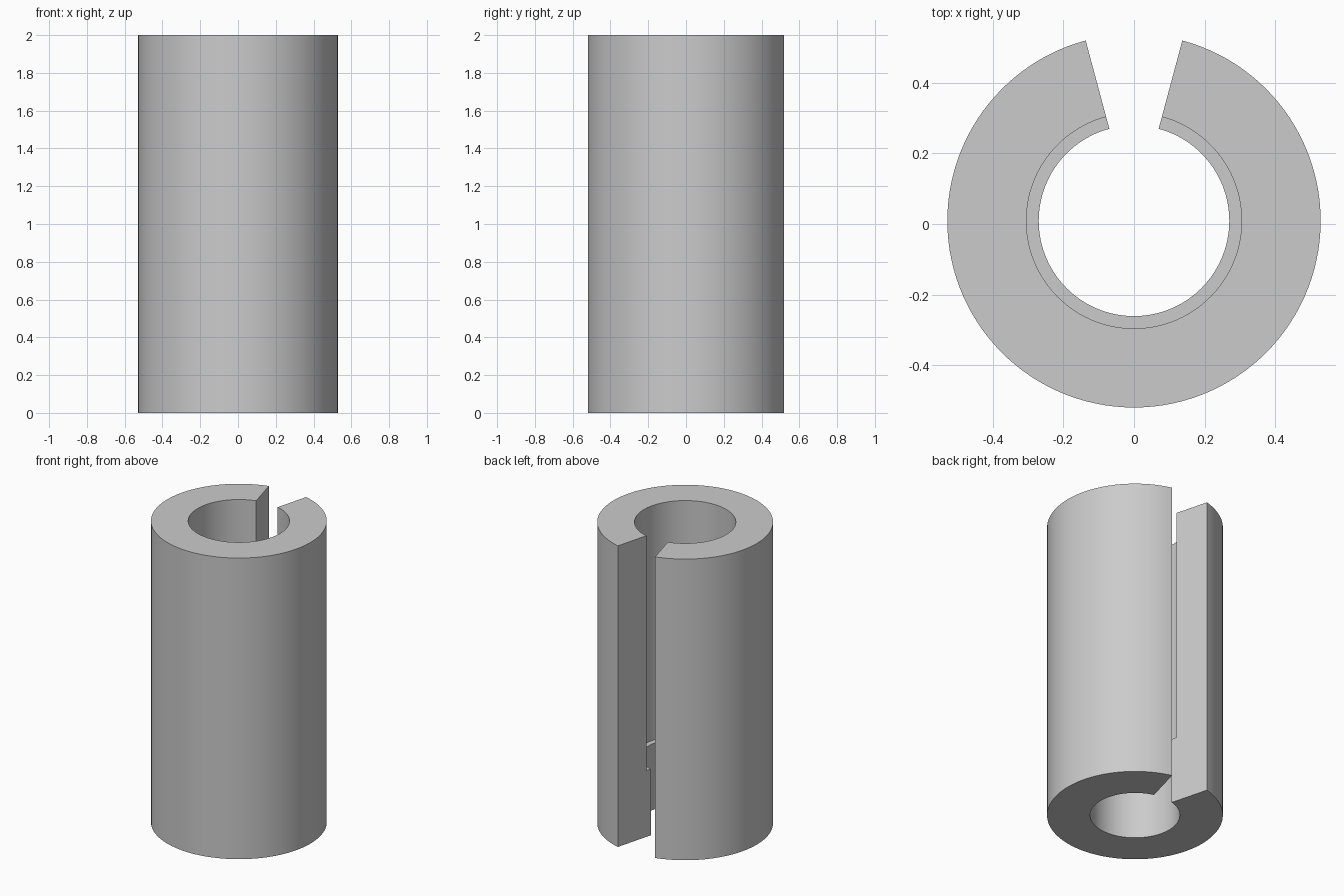
import bpy
import bmesh
from math import radians, cos, sin
from mathutils import Vector

cube = bpy.data.objects.get("Cube")
if cube:
    bpy.data.objects.remove(cube, do_unlink=True)

OUTER, BORE, COUNTERBORE = 0.529, 0.27, 0.305
HEIGHT, LEDGE = 2.0, 0.44
HALF_GAP = radians(15)
CENTRE = Vector((0, OUTER * (1 - cos(HALF_GAP)) / 2, 0))

# Plain grey material
grey = bpy.data.materials.new("light_grey")
grey.use_nodes = True
colour = (0.6, 0.6, 0.6, 1)
grey.diffuse_color = colour
grey.node_tree.nodes["Principled BSDF"].inputs["Base Color"].default_value = colour

# Wall section: stepped bore, wider above the ledge
profile = [(BORE, 0), (OUTER, 0), (OUTER, HEIGHT),
           (COUNTERBORE, HEIGHT), (COUNTERBORE, LEDGE), (BORE, LEDGE)]

# Sweep the section around, leaving a slot at the back
bm = bmesh.new()
start = radians(90) + HALF_GAP
verts = [bm.verts.new(CENTRE + Vector((r * cos(start), r * sin(start), z)))
         for r, z in profile]
edges = [bm.edges.new((v, verts[i - 1])) for i, v in enumerate(verts)]
bmesh.ops.spin(bm, geom=verts + edges, cent=CENTRE, axis=(0, 0, 1),
               angle=radians(360) - 2 * HALF_GAP, steps=110)

# Close both slot walls
bmesh.ops.holes_fill(bm, edges=[e for e in bm.edges if e.is_boundary], sides=0)
bmesh.ops.recalc_face_normals(bm, faces=bm.faces[:])

mesh = bpy.data.meshes.new("slotted_sleeve")
bm.to_mesh(mesh)
bm.free()
mesh.materials.append(grey)
sleeve = bpy.data.objects.new("slotted_sleeve", mesh)
bpy.context.collection.objects.link(sleeve)

# Smooth round walls with sharp rims
bpy.ops.object.select_all(action="DESELECT")
sleeve.select_set(True)
bpy.context.view_layer.objects.active = sleeve
bpy.ops.object.shade_smooth_by_angle(angle=radians(30))
